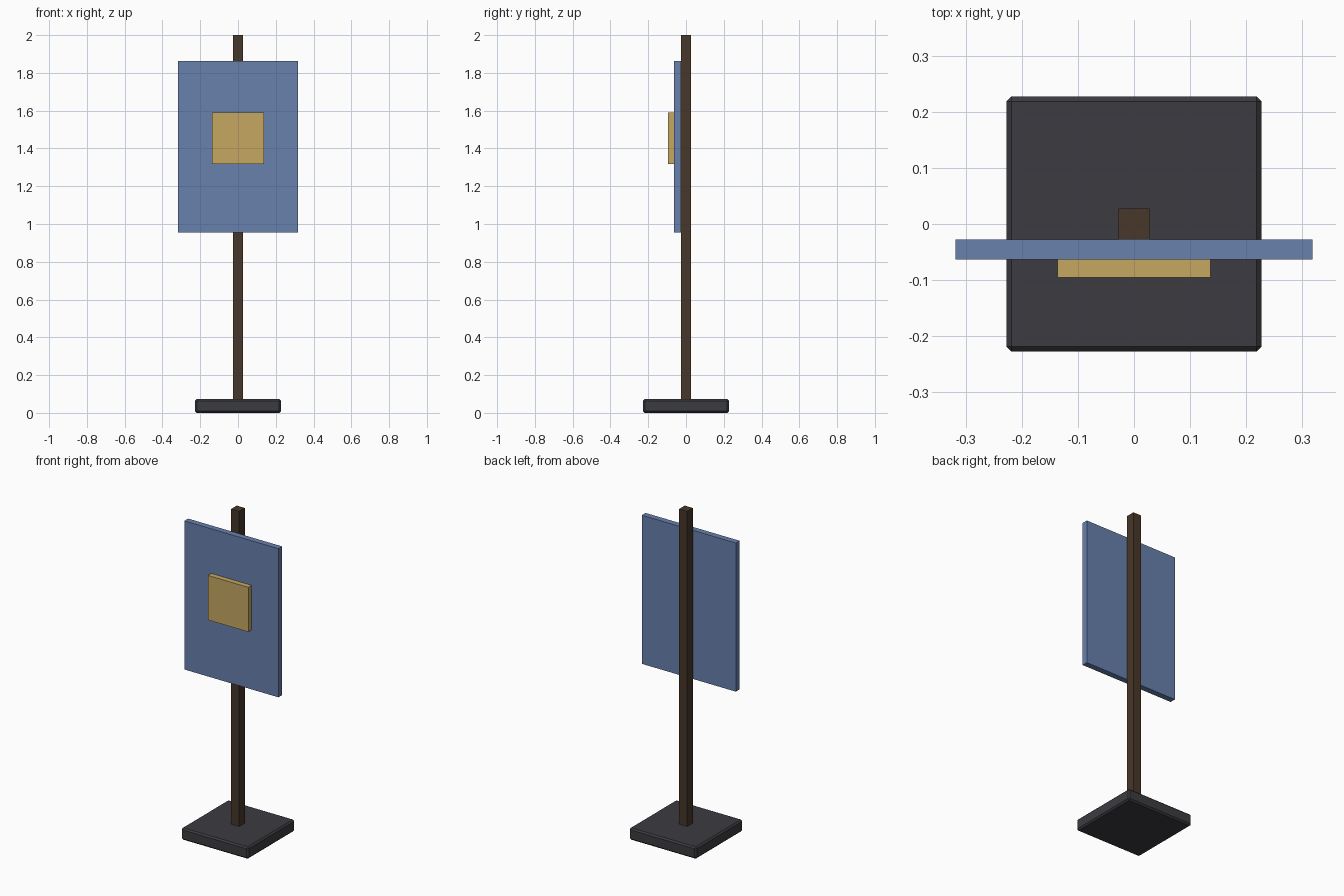
import bpy

if "Cube" in bpy.data.objects:
    bpy.data.objects.remove(bpy.data.objects["Cube"])


def material(name, rgb):
    mat = bpy.data.materials.new(name)
    mat.diffuse_color = (*rgb, 1)
    mat.use_nodes = True
    mat.node_tree.nodes["Principled BSDF"].inputs["Base Color"].default_value = mat.diffuse_color
    return mat


def box(name, x, y, z, mat, chamfer=0):
    """Box from (min, max) ranges on each axis, optionally chamfered."""
    ranges = (x, y, z)
    bpy.ops.mesh.primitive_cube_add(size=1, location=[(a + b) / 2 for a, b in ranges])
    obj = bpy.context.object
    obj.name = name
    obj.scale = [b - a for a, b in ranges]
    bpy.ops.object.transform_apply(location=False, rotation=False, scale=True)
    obj.data.materials.append(mat)
    if chamfer:
        mod = obj.modifiers.new("chamfer", 'BEVEL')
        mod.width = chamfer
        mod.segments = 1
    return obj


iron = material("dark_iron", (0.045, 0.045, 0.053))
wood = material("dark_wood", (0.065, 0.038, 0.022))
cloth = material("blue_cloth", (0.14, 0.22, 0.42))
gold = material("gold", (0.56, 0.39, 0.12))

# Chamfered square foot
box("base", (-0.2273, 0.2273), (-0.2273, 0.2273), (0, 0.0727), iron, chamfer=0.009)

# Square post, sunk into the foot
box("pole", (-0.0273, 0.0273), (-0.0273, 0.0273), (0.03, 2), wood)

# Banner panel on the front of the post
box("banner", (-0.3182, 0.3182), (-0.0636, -0.0273), (0.9545, 1.8636), cloth)

# Square emblem plate on the banner
box("emblem_plate", (-0.1364, 0.1364), (-0.0955, -0.0636), (1.3182, 1.5909), gold)
